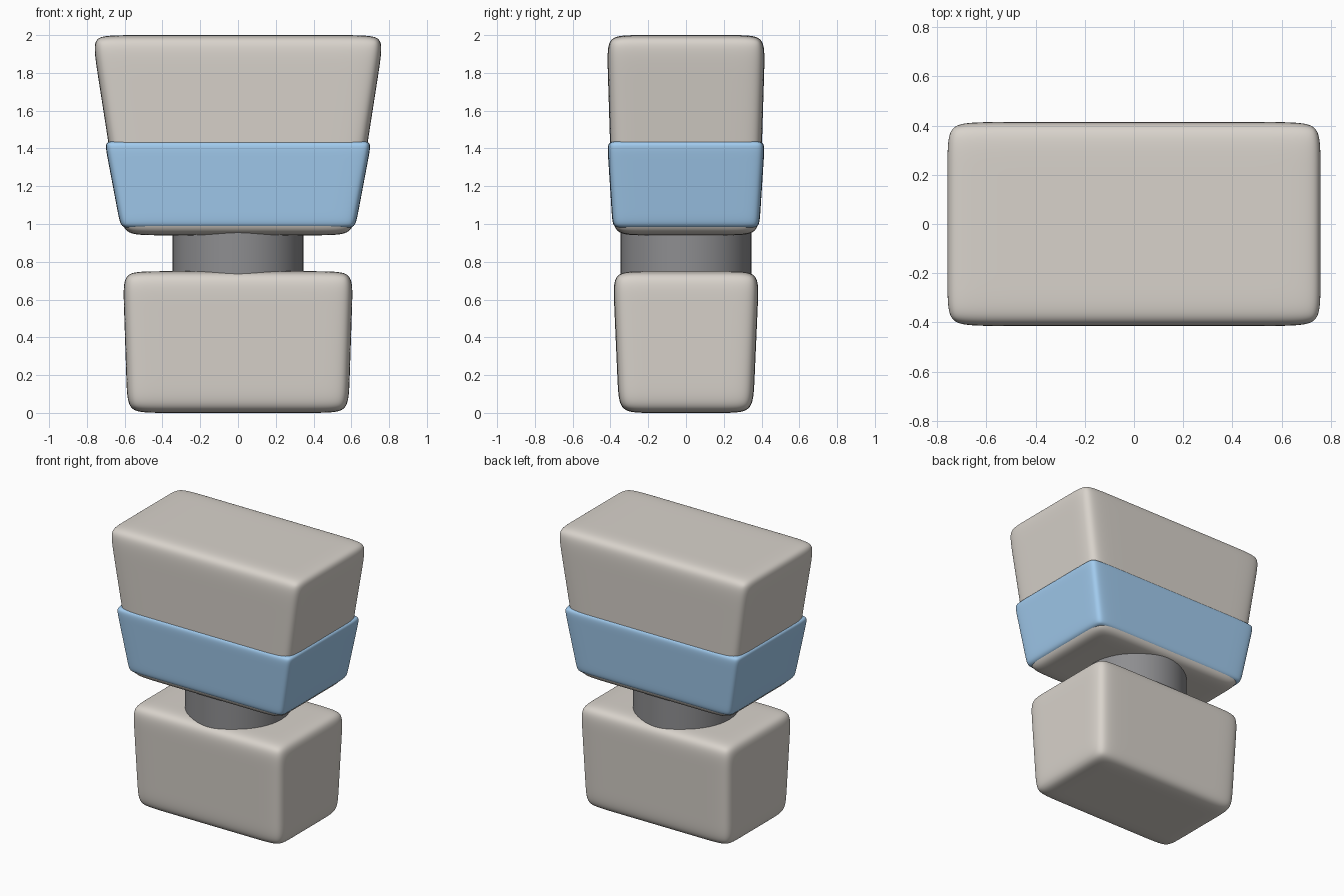
import bpy, bmesh

if "Cube" in bpy.data.objects:
    bpy.data.objects.remove(bpy.data.objects["Cube"])


def paint(obj, name, rgb):
    mat = bpy.data.materials.get(name) or bpy.data.materials.new(name)
    mat.diffuse_color = (*rgb, 1)
    mat.use_nodes = True
    mat.node_tree.nodes["Principled BSDF"].inputs["Base Color"].default_value = mat.diffuse_color
    obj.data.materials.append(mat)


def soft_block(name, z0, z1, bottom, top, inset, inset_z):
    """Tapered box with support loops near its edges, smoothed by subdivision."""
    bm = bmesh.new()
    bmesh.ops.create_cube(bm, size=2)
    bmesh.ops.subdivide_edges(bm, edges=bm.edges[:], cuts=2, use_grid_fill=True)

    def loop(v, half, d):
        s = 1 if v > 0 else -1
        return s * (half if abs(v) > 0.9 else half - d)

    for v in bm.verts:
        z = (z0 + z1) / 2 + loop(v.co.z, (z1 - z0) / 2, inset_z)
        t = (z - z0) / (z1 - z0)
        hx, hy = (b + (a - b) * t for b, a in zip(bottom, top))
        v.co = (loop(v.co.x, hx, inset), loop(v.co.y, hy, inset), z)
    mesh = bpy.data.meshes.new(name)
    bm.to_mesh(mesh)
    bm.free()
    for p in mesh.polygons:
        p.use_smooth = True
    obj = bpy.data.objects.new(name, mesh)
    bpy.context.collection.objects.link(obj)
    sub = obj.modifiers.new("smooth", 'SUBSURF')
    sub.levels = sub.render_levels = 4
    return obj


BEIGE, BLUE, DARK = (0.69, 0.65, 0.60), (0.36, 0.60, 0.86), (0.27, 0.27, 0.28)

# Hip block
hips = soft_block("hips", 0, 0.75, (0.585, 0.355), (0.61, 0.388), 0.15, 0.15)
paint(hips, "beige", BEIGE)

# Chest block, widening upward
chest = soft_block("chest", 0.94, 2.0, (0.61, 0.387), (0.775, 0.42), 0.15, 0.15)
paint(chest, "beige", BEIGE)

# Blue band wrapped round the lower chest
band = soft_block("chest_band", 0.975, 1.442, (0.62, 0.388), (0.708, 0.418), 0.10, 0.06)
paint(band, "blue", BLUE)

# Round waist joint between the blocks
bpy.ops.mesh.primitive_cylinder_add(vertices=48, radius=0.347, depth=0.4,
                                    location=(0, 0, 0.82))
waist = bpy.context.object
waist.name = "waist"
bpy.ops.object.shade_smooth_by_angle()
paint(waist, "dark", DARK)
